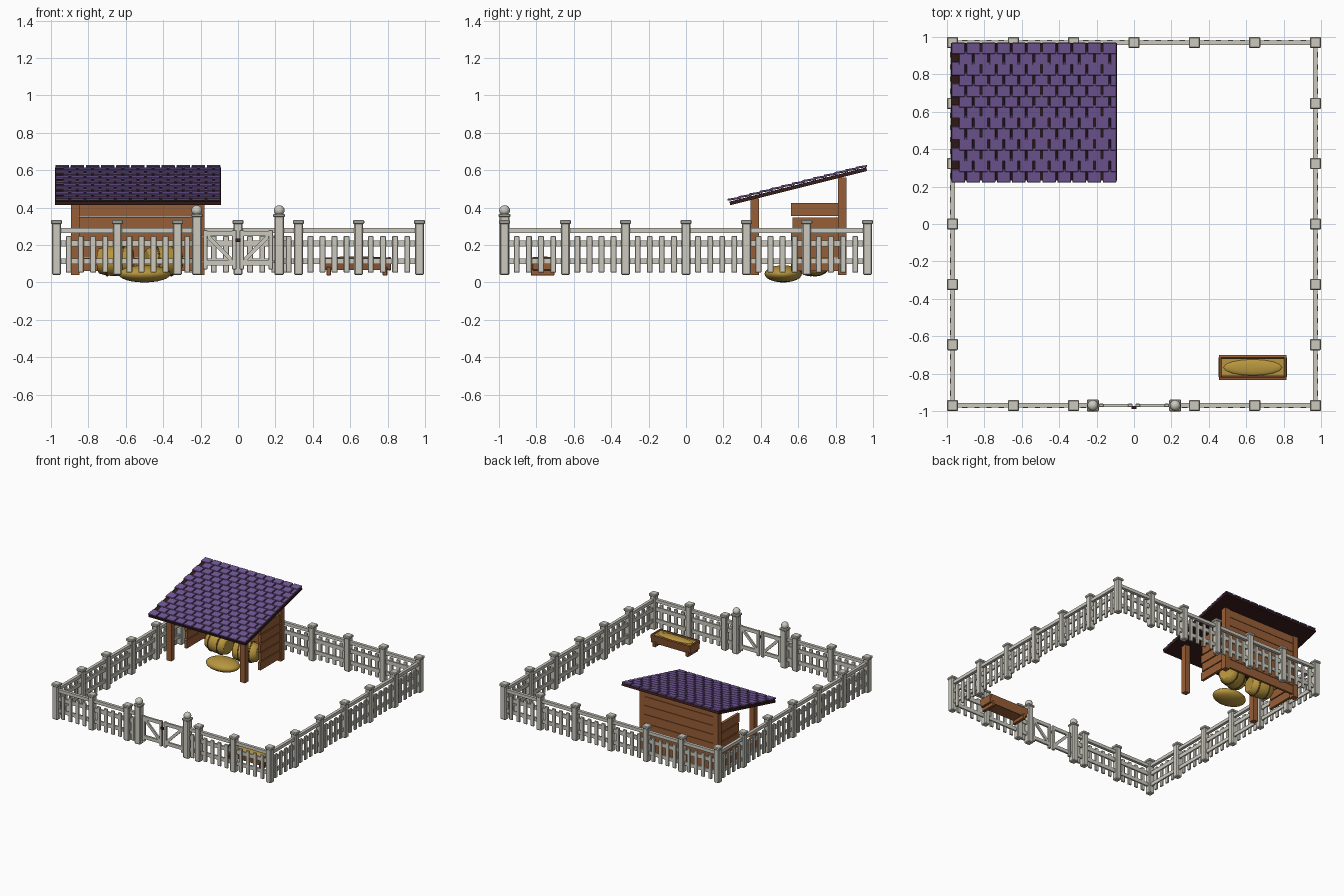
import bpy, bmesh, math
from mathutils import Matrix, Vector

if "Cube" in bpy.data.objects:
    bpy.data.objects.remove(bpy.data.objects["Cube"])


def mat(name, r, g, b):
    lin = [((c / 255 + 0.055) / 1.055) ** 2.4 for c in (r, g, b)]
    m = bpy.data.materials.new(name)
    m.diffuse_color = (*lin, 1)
    m.use_nodes = True
    m.node_tree.nodes["Principled BSDF"].inputs["Base Color"].default_value = m.diffuse_color
    return m


GREY = mat("weathered white wood", 203, 201, 190)
PURPLE = mat("purple shingle", 114, 88, 150)
BROWN = mat("brown wood", 152, 94, 54)
DARK = mat("dark wood", 54, 28, 26)
GOLD = mat("straw gold", 184, 150, 62)
TWINE = mat("dark twine", 110, 80, 34)


class Part:
    """Collects primitives into one named object."""

    def __init__(self, name, material):
        self.name, self.material, self.bm = name, material, bmesh.new()

    def box(self, x, y, z, sx, sy, sz, rot=None, bevel=0.0):
        m = Matrix.Translation((x, y, z)) @ (rot or Matrix()) @ Matrix.Diagonal((sx, sy, sz, 1))
        vs = bmesh.ops.create_cube(self.bm, size=1, matrix=m)["verts"]
        if bevel:
            es = list({e for v in vs for e in v.link_edges})
            bmesh.ops.bevel(self.bm, geom=es, offset=bevel, segments=1, affect='EDGES')

    def span(self, x0, x1, y0, y1, z0, z1, bevel=0.0):
        self.box((x0 + x1) / 2, (y0 + y1) / 2, (z0 + z1) / 2, x1 - x0, y1 - y0, z1 - z0, None, bevel)

    def ball(self, loc, scale, u=16, v=10):
        m = Matrix.Translation(loc) @ Matrix.Diagonal((*scale, 1))
        vs = bmesh.ops.create_uvsphere(self.bm, u_segments=u, v_segments=v, radius=1, matrix=m)["verts"]
        for f in {f for w in vs for f in w.link_faces}:
            f.smooth = True

    def lathe(self, profile, m, n=20):
        """Closed solid turned about local x; profile is (x, radius)."""
        rings = [[self.bm.verts.new(m @ Vector((t, r * math.cos(k * math.tau / n), r * math.sin(k * math.tau / n))))
                  for k in range(n)] for t, r in profile]
        for a, b in zip(rings, rings[1:]):
            for k in range(n):
                f = self.bm.faces.new((a[k], a[(k + 1) % n], b[(k + 1) % n], b[k]))
                f.smooth = True
        self.bm.faces.new(rings[0])
        self.bm.faces.new(rings[-1])

    def done(self):
        bmesh.ops.recalc_face_normals(self.bm, faces=self.bm.faces)
        me = bpy.data.meshes.new(self.name)
        self.bm.to_mesh(me)
        self.bm.free()
        me.materials.append(self.material)
        ob = bpy.data.objects.new(self.name, me)
        bpy.context.collection.objects.link(ob)
        return ob


E = 0.97                       # fence line
STOPS = [-E, -0.645, -0.323, 0, 0.323, 0.645, E]

# Fence: rails and pickets, one object per side
def fence_side(name, angle, sections):
    p = Part(name, GREY)
    for a, b in sections:
        for z0, z1, t in ((0.265, 0.291, 0.024), (0.192, 0.224, 0.014), (0.098, 0.128, 0.014)):
            p.span(a, b, -E - t / 2, -E + t / 2, z0, z1)
        n = max(1, round((b - a) / 0.065) - 1)
        for i in range(1, n + 1):
            x = a + (b - a) * i / (n + 1)
            p.box(x, -E - 0.007, 0.15, 0.031, 0.014, 0.195, None, 0.003)
    bmesh.ops.rotate(p.bm, verts=p.bm.verts, cent=(0, 0, 0), matrix=Matrix.Rotation(angle, 3, 'Z'))
    p.done()


full = list(zip(STOPS, STOPS[1:]))
fence_side("right_fence", math.pi / 2, full)
fence_side("back_fence", math.pi, full)
fence_side("left_fence", -math.pi / 2, full)
G = 0.22
fence_side("front_fence", 0, full[:2] + [(STOPS[2], -G), (G, STOPS[4])] + full[4:])

# Fence posts with caps
posts = Part("fence_posts", GREY)
spots = {(x, y) for s in STOPS for x, y in ((s, -E), (s, E), (-E, s), (E, s))} - {(0, -E)}
for x, y in sorted(spots):
    posts.box(x, y, 0.18, 0.048, 0.048, 0.28, None, 0.006)
    posts.box(x, y, 0.323, 0.06, 0.06, 0.022, None, 0.005)
posts.done()

# Gate posts with ball tops
gp = Part("gate_posts", GREY)
for x in (-G, G):
    gp.box(x, -E, 0.2, 0.052, 0.052, 0.32, None, 0.006)
    gp.box(x, -E, 0.358, 0.064, 0.064, 0.018, None, 0.005)
    gp.ball((x, -E, 0.385), (0.029, 0.029, 0.028))
gp.done()

# Two gate leaves with diagonal braces
for s, name in ((-1, "left_gate"), (1, "right_gate")):
    g = Part(name, GREY)
    for x in (0.02, 0.175):
        g.box(s * x, -E, 0.175, 0.024, 0.018, 0.21, None, 0.003)
    for z in (0.262, 0.105):
        g.box(s * 0.0975, -E, z, 0.16, 0.016, 0.028)
    g.box(s * 0.0975, -E, 0.183, 0.2, 0.014, 0.022, Matrix.Rotation(-s * math.atan2(0.14, 0.14), 4, 'Y'))
    for z in (0.245, 0.11):
        g.box(s * 0.19, -E, z, 0.03, 0.012, 0.014)
    g.done()
latch = Part("gate_latch", DARK)
latch.box(0, -E - 0.012, 0.225, 0.026, 0.016, 0.018)
latch.done()

# Shed frame
frame = Part("shed_posts", BROWN)
for x in (-0.87, -0.2):
    frame.span(x - 0.022, x + 0.022, 0.345, 0.389, 0.04, 0.448)
    frame.span(x - 0.022, x + 0.022, 0.812, 0.858, 0.04, 0.562)
frame.done()

# Plank walls
walls = Part("shed_walls", BROWN)
for i in range(7):
    z = 0.06 + i * 0.073
    w = 0.004 * (i % 2)
    walls.span(-0.88 + w, -0.19 - w, 0.835 - w, 0.853, z, z + (0.07 if i < 6 else 0.062))
for x in (-0.87, -0.2):
    for i in range(5):
        z = 0.06 + i * 0.0735
        y0 = 0.562 + 0.008 * (i % 2)
        walls.span(x - 0.011, x + 0.011, y0, 0.83, z, z + (0.066 if i < 4 else 0.07))
walls.done()

# Sloped roof: dark deck and overlapping shingles
SL = math.atan2(0.25, 1)
X0, X1 = -0.98, -0.09
roof = Matrix.Translation(((X0 + X1) / 2, 0.6, 0.514)) @ Matrix.Rotation(SL, 4, 'X')
L = 0.745 / math.cos(SL)
deck = Part("roof_deck", DARK)
deck.box(0, 0, 0, X1 - X0 - 0.004, L - 0.014, 0.02)
deck.bm.transform(roof)
deck.done()
tiles = Part("roof_shingles", PURPLE)
ROWS, COLS = 13, 11
pitch, tw, half = L / ROWS, (X1 - X0) / COLS, (X1 - X0) / 2
for r in range(ROWS):
    off = tw / 2 if r % 2 else 0
    for c in range(COLS):
        a = -half + off + c * tw
        b = min(a + tw, half)
        v = -L / 2 + (r + 0.5) * pitch
        ln = pitch + (0.012 if r < ROWS - 1 else 0)
        tiles.box((a + b) / 2, v + (ln - pitch) / 2, 0.0185, b - a - 0.009, ln, 0.011,
                  Matrix.Rotation(-0.09, 4, 'X'), 0.002)
tiles.bm.transform(roof)
tiles.done()

# Round straw bales with twine bands, and a loose pile
for name, x, y, ang in (("left", -0.655, 0.69, -0.12), ("right", -0.40, 0.68, 0.3)):
    m = Matrix.Translation((x, y, 0.115)) @ Matrix.Rotation(ang, 4, 'Z')
    bale = Part(name + "_bale", GOLD)
    bale.lathe([(-0.095, 0.055), (-0.088, 0.067), (-0.05, 0.078), (0, 0.081),
                (0.05, 0.078), (0.088, 0.067), (0.095, 0.055)], m)
    bale.done()
    band = Part(name + "_bale_twine", TWINE)
    for t in (-0.045, 0.045):
        band.lathe([(t - 0.004, 0.07), (t - 0.004, 0.0825), (t + 0.004, 0.0825), (t + 0.004, 0.07)], m)
    band.done()
pile = Part("straw_pile", GOLD)
pile.ball((-0.5, 0.52, 0.046), (0.14, 0.1, 0.046), 24, 12)
pile.done()

# Feeding trough: floor, leaning sides, ends, legs, feed
tr = Part("trough", BROWN)
CX, CY = 0.635, -0.767
tr.span(CX - 0.17, CX + 0.17, CY - 0.045, CY + 0.045, 0.066, 0.08)
for s in (-1, 1):
    tr.box(CX, CY + s * 0.053, 0.1, 0.36, 0.014, 0.068, Matrix.Rotation(-s * 0.2, 4, 'X'))
    tr.box(CX + s * 0.174, CY, 0.1, 0.016, 0.11, 0.07, None, 0.003)
    tr.box(CX + s * 0.15, CY, 0.06, 0.026, 0.126, 0.044, None, 0.003)
tr.done()
feed = Part("trough_feed", GOLD)
feed.span(CX - 0.167, CX + 0.167, CY - 0.047, CY + 0.047, 0.08, 0.128)
feed.ball((CX, CY, 0.126), (0.16, 0.044, 0.014))
feed.done()
